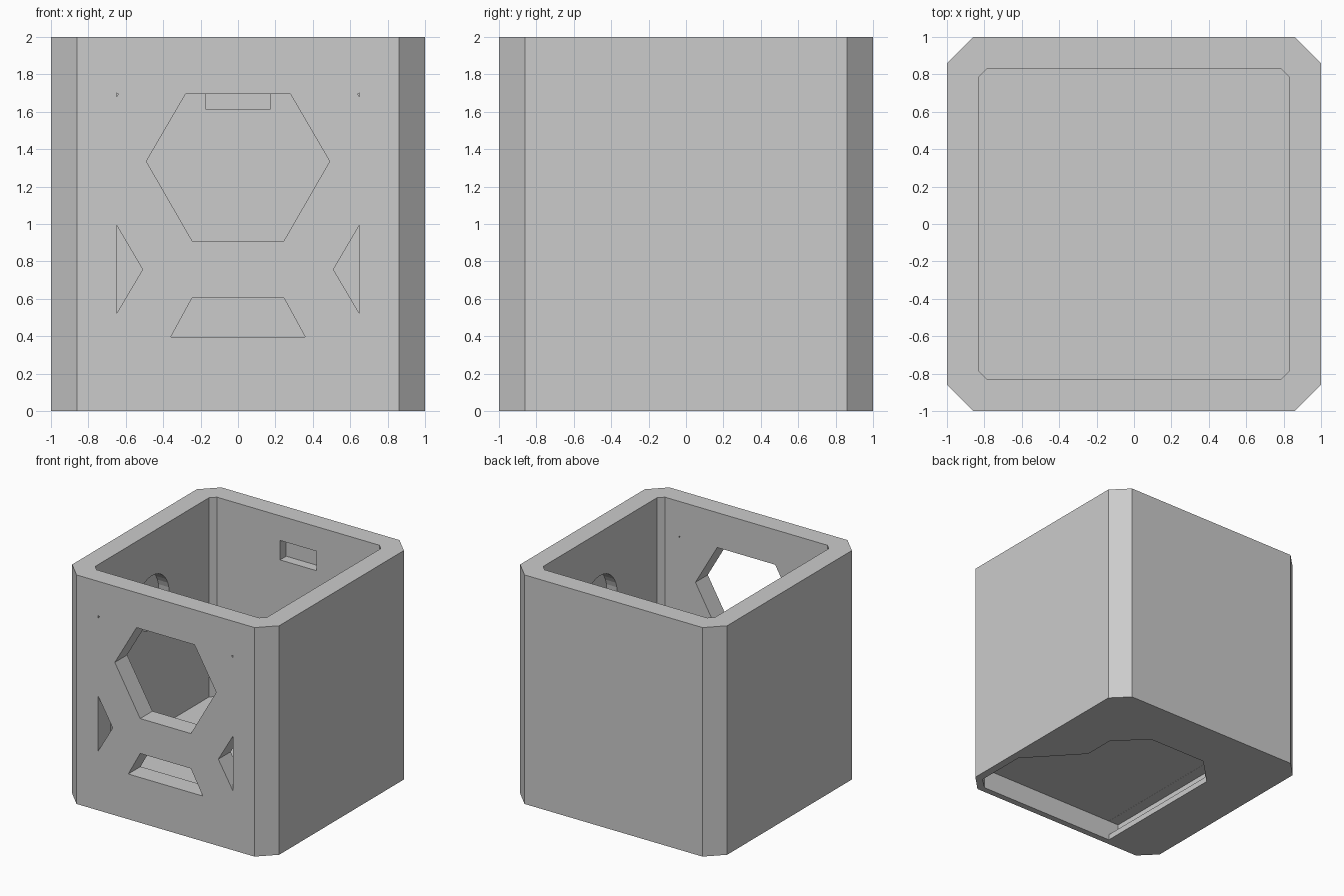
import bpy, bmesh, math
from mathutils import Vector

cube = bpy.data.objects.get("Cube")
if cube:
    bpy.data.objects.remove(cube, do_unlink=True)

grey = bpy.data.materials.new("light_grey")
grey.use_nodes = True
grey.diffuse_color = (0.6, 0.6, 0.6, 1)
grey.node_tree.nodes["Principled BSDF"].inputs["Base Color"].default_value = (0.6, 0.6, 0.6, 1)


def prism(name, outline, axis, start, end):
    """Extrude a 2D outline along an axis (the outline uses the other two axes in order)."""
    bm = bmesh.new()

    def place(p):
        v = list(p)
        v.insert("xyz".index(axis), start)
        return bm.verts.new(v)

    face = bm.faces.new([place(p) for p in outline])
    step = Vector([end - start if a == axis else 0 for a in "xyz"])
    ext = bmesh.ops.extrude_face_region(bm, geom=[face])
    bmesh.ops.translate(bm, vec=step, verts=[e for e in ext["geom"] if isinstance(e, bmesh.types.BMVert)])
    bmesh.ops.recalc_face_normals(bm, faces=bm.faces)
    mesh = bpy.data.meshes.new(name)
    bm.to_mesh(mesh)
    bm.free()
    mesh.materials.append(grey)
    ob = bpy.data.objects.new(name, mesh)
    bpy.context.collection.objects.link(ob)
    return ob


def chamfered_square(h, c):
    k = h - c
    return [(k, -h), (h, -k), (h, k), (k, h), (-k, h), (-h, k), (-h, -k), (-k, -h)]


def mirrored(half):
    """Complete a symmetric outline from its +x half."""
    return half + [(-x, z) for x, z in reversed(half)]


def rectangle(x0, x1, y0, y1):
    return [(x0, y0), (x1, y0), (x1, y1), (x0, y1)]


# Outer shell
box = prism("box_shell", chamfered_square(1, 0.14), "z", 0, 2)
cutters = []


def cut(name, *args):
    ob = prism(name, *args)
    ob.hide_render = True
    cutters.append(ob)


# Open-topped interior
cut("interior", chamfered_square(0.83, 0.045), "z", 0.26, 2.2)

# Front openings
cut("hex_window", mirrored([(0.28, 1.695), (0.49, 1.335), (0.245, 0.91)]), "y", -1.2, -0.7)
cut("lower_slot", mirrored([(0.245, 0.605), (0.36, 0.395)]), "y", -1.2, -0.7)
for s in (1, -1):
    cut("side_triangle", [(s * 0.65, 0.995), (s * 0.65, 0.52), (s * 0.51, 0.757)], "y", -1.2, -0.7)
    cut("pin_hole", [(s * 0.65, 1.7), (s * 0.65, 1.68), (s * 0.638, 1.695)], "y", -1.2, -0.7)
    # Round blind pockets on the inner side walls
    circle = [(0.235 * math.cos(a * math.tau / 32), 1.385 + 0.235 * math.sin(a * math.tau / 32))
              for a in range(32)]
    cut("round_pocket", circle, "x", s * 0.7, s * 0.93)

# Blind notch on the inner back wall
cut("back_notch", rectangle(-0.175, 0.175, 1.615, 1.785), "y", 0.7, 0.915)

# Underside recess with an undercut lip along one edge
recess = [(0.93, -0.39), (0.53, 0.04), (0.53, 0.32), (0.28, 0.56), (-0.28, 0.56),
          (-0.52, 0.32), (-0.52, -0.945), (0.83, -0.945), (0.93, -0.85)]
cut("underside_recess", recess, "z", -0.2, 0.18)
cut("underside_undercut", rectangle(-0.62, -0.4, -0.944, 0.3), "z", 0.05, 0.179)

# Apply the cuts
bpy.context.view_layer.objects.active = box
for c in cutters:
    mod = box.modifiers.new(c.name, "BOOLEAN")
    mod.operation = "DIFFERENCE"
    mod.solver = "EXACT"
    mod.object = c
    bpy.ops.object.modifier_apply(modifier=mod.name)
for c in cutters:
    bpy.data.objects.remove(c, do_unlink=True)
